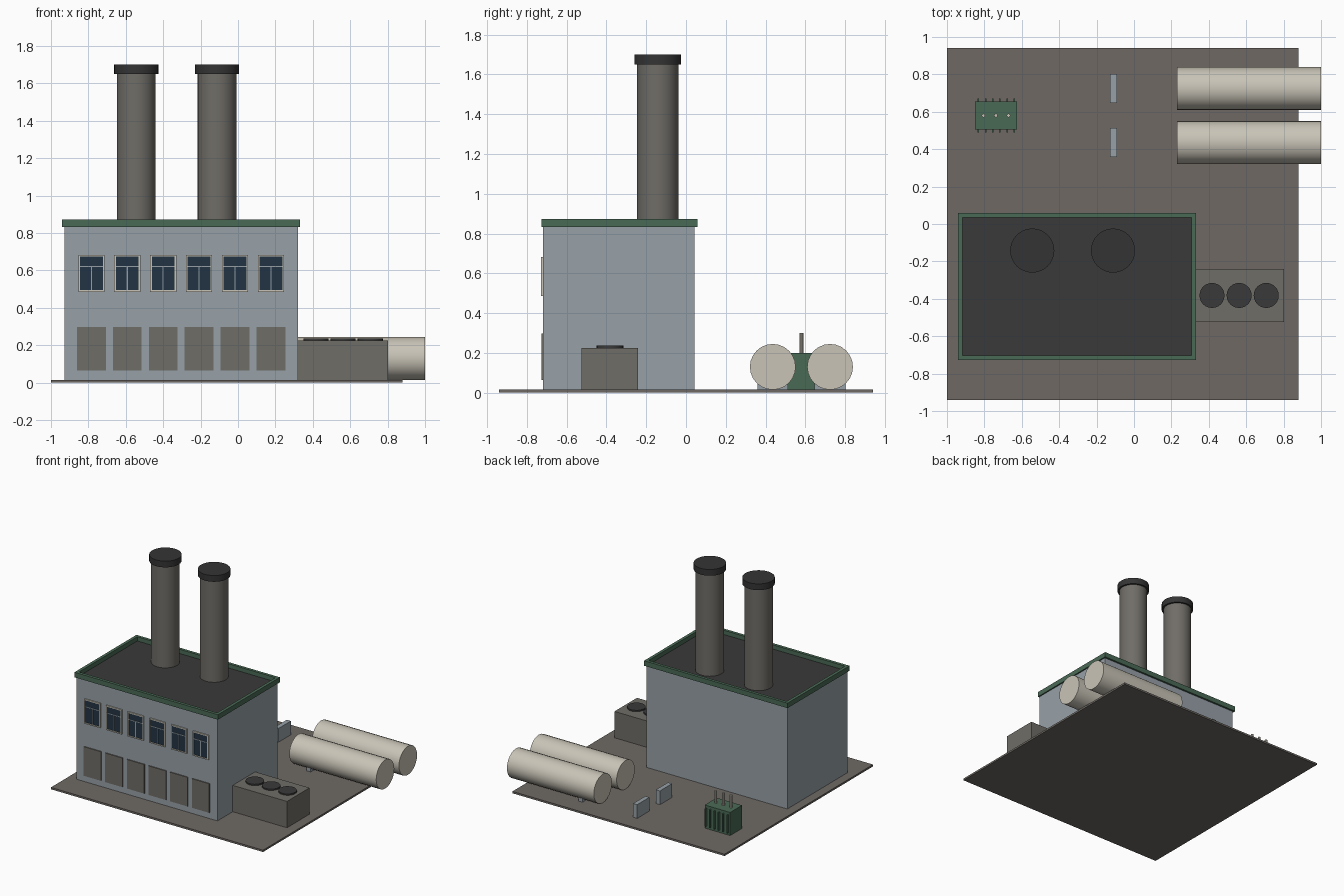
import bpy, bmesh, math

if "Cube" in bpy.data.objects:
    bpy.data.objects.remove(bpy.data.objects["Cube"])


def material(name, r, g, b):
    def lin(c):
        c /= 255
        return c / 12.92 if c <= 0.04045 else ((c + 0.055) / 1.055) ** 2.4
    m = bpy.data.materials.new(name)
    m.diffuse_color = (lin(r), lin(g), lin(b), 1)
    m.use_nodes = True
    m.node_tree.nodes["Principled BSDF"].inputs["Base Color"].default_value = m.diffuse_color
    return m


WALL = material("blue grey wall", 151, 161, 167)
STONE = material("warm grey", 112, 109, 103)
GROUND = material("ground grey", 110, 105, 100)
DARK = material("dark roof", 58, 58, 58)
CAP = material("charcoal", 52, 52, 52)
GREEN = material("green trim", 74, 106, 86)
CREAM = material("cream", 201, 196, 183)
GLASS = material("dark blue glass", 34, 52, 68)


def finish(name, bm, mat):
    me = bpy.data.meshes.new(name)
    bmesh.ops.recalc_face_normals(bm, faces=bm.faces)
    bm.to_mesh(me)
    bm.free()
    me.materials.append(mat)
    ob = bpy.data.objects.new(name, me)
    bpy.context.collection.objects.link(ob)
    return ob


def boxes(name, mat, *extents):
    """One object from boxes given as (x0, x1, y0, y1, z0, z1)."""
    bm = bmesh.new()
    for x0, x1, y0, y1, z0, z1 in extents:
        vs = bmesh.ops.create_cube(bm, size=1)["verts"]
        bmesh.ops.scale(bm, vec=(x1 - x0, y1 - y0, z1 - z0), verts=vs)
        bmesh.ops.translate(bm, vec=((x0 + x1) / 2, (y0 + y1) / 2, (z0 + z1) / 2), verts=vs)
    return finish(name, bm, mat)


def cylinder(name, mat, r, length, centre, along_x=False, sides=32):
    bpy.ops.mesh.primitive_cylinder_add(
        vertices=sides, radius=r, depth=length, location=centre,
        rotation=(0, math.pi / 2 if along_x else 0, 0))
    ob = bpy.context.object
    ob.name = name
    ob.data.materials.append(mat)
    bpy.ops.object.shade_smooth_by_angle(angle=math.radians(30))
    return ob


G = 0.015  # ground top

# Ground slab and main hall
boxes("ground_slab", GROUND, (-1, 0.88, -0.94, 0.94, 0, G))
boxes("main_hall", WALL, (-0.928, 0.321, -0.718, 0.043, G, 0.832))
boxes("roof_deck", DARK, (-0.92, 0.31, -0.71, 0.04, 0.825, 0.838))

# Parapet: mitred ring swept around the roof edge
bm = bmesh.new()
outer = (-0.941, 0.331, -0.727, 0.058)
inner = (-0.917, 0.307, -0.703, 0.035)
rings = []
for (x0, x1, y0, y1), z in ((outer, 0.832), (outer, 0.872), (inner, 0.872), (inner, 0.832)):
    rings.append([bm.verts.new((x, y, z)) for x, y in ((x0, y0), (x1, y0), (x1, y1), (x0, y1))])
for k in range(4):
    a, b = rings[k], rings[(k + 1) % 4]
    for i in range(4):
        j = (i + 1) % 4
        bm.faces.new((a[i], a[j], b[j], b[i]))
finish("roof_parapet", bm, GREEN)

# Chimneys with wider caps
for x in (-0.544, -0.112):
    cylinder("chimney", STONE, 0.104, 0.825, (x, -0.142, 1.2425))
    cylinder("chimney_cap", CAP, 0.118, 0.05, (x, -0.142, 1.675))

# Front windows and bay doors
for i in range(6):
    x = -0.784 + 0.192 * i
    z0, z1, w, t = 0.485, 0.682, 0.07, 0.009
    boxes("window_frame", CREAM,
          (x - w, x - w + t, -0.728, -0.717, z0, z1),
          (x + w - t, x + w, -0.728, -0.717, z0, z1),
          (x - w + t, x + w - t, -0.728, -0.717, z0, z0 + t),
          (x - w + t, x + w - t, -0.728, -0.717, z1 - t, z1))
    boxes("window_glass", GLASS, (x - w + t, x + w - t, -0.723, -0.717, z0 + t, z1 - t))
    boxes("window_bars", WALL,
          (x - w + t, x + w - t, -0.726, -0.72, 0.618, 0.624),
          (x - 0.003, x + 0.003, -0.726, -0.72, z0 + t, 0.618))
    boxes("bay_door", STONE, (x - 0.077, x + 0.077, -0.726, -0.717, 0.064, 0.297))

# Cooling unit with three fans
boxes("cooling_unit", STONE, (0.321, 0.802, -0.525, -0.24, G, 0.226))
for x in (0.417, 0.562, 0.707):
    cylinder("cooling_fan", DARK, 0.067, 0.012, (x, -0.382, 0.231), sides=24)

# Horizontal storage tanks and saddle blocks
for y in (0.436, 0.724):
    cylinder("storage_tank", CREAM, 0.115, 0.77, (0.615, y, 0.13), True, 24)
    for x in (-0.11, 0.375):
        boxes("saddle_block", WALL, (x - 0.018, x + 0.018, y - 0.077, y + 0.077, G, 0.125))

# Transformer with side fins and bushings
boxes("transformer", GREEN, (-0.85, -0.625, 0.505, 0.655, G, 0.2))
fins = []
for i in range(6):
    x = -0.832 + 0.0385 * i
    for y0, y1 in ((0.488, 0.506), (0.654, 0.672)):
        fins.append((x - 0.004, x + 0.004, y0, y1, 0.035, 0.18))
boxes("transformer_fins", GREEN, *fins)
for x in (-0.805, -0.738, -0.671):
    cylinder("bushing", CREAM, 0.01, 0.105, (x, 0.58, 0.2475), sides=10)
